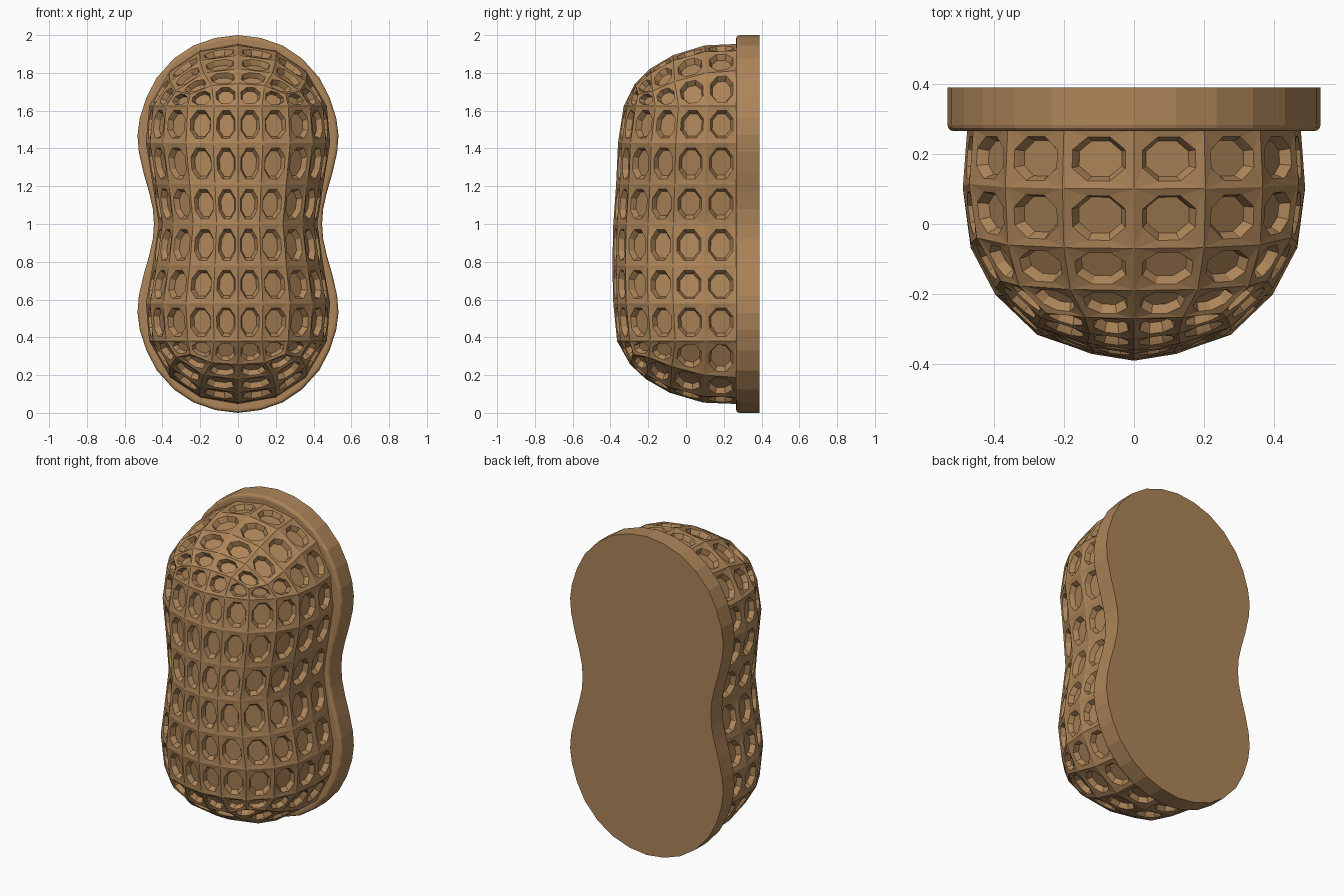
import bpy, bmesh
from math import sin, cos, pi
from mathutils import Vector

if "Cube" in bpy.data.objects:
    bpy.data.objects.remove(bpy.data.objects["Cube"])

mat = bpy.data.materials.new("tan_shell")
mat.diffuse_color = (0.42, 0.235, 0.10, 1)
mat.use_nodes = True
mat.node_tree.nodes["Principled BSDF"].inputs["Base Color"].default_value = mat.diffuse_color
BACK = 0.27    # where the shell ends
PLATE = 0.265  # front of the plate


def finish(bm, name):
    me = bpy.data.meshes.new(name)
    bm.to_mesh(me)
    bm.free()
    me.materials.append(mat)
    ob = bpy.data.objects.new(name, me)
    bpy.context.collection.objects.link(ob)
    return ob


# Shell rings from the waist outwards: height, half width, depth
RINGS = {
    1: [(1.00, 0.42, 0.655), (1.21, 0.452, 0.64), (1.43, 0.488, 0.63), (1.625, 0.470, 0.60)],
    -1: [(1.00, 0.42, 0.655), (0.78, 0.452, 0.66), (0.58, 0.488, 0.655), (0.38, 0.470, 0.635)],
}
# Cross-section of every ring, front centre to plate, as fractions
SEC_X = (0, 0.27, 0.565, 0.81, 0.955, 1, 0.975)
SEC_Y = (1, 0.97, 0.895, 0.72, 0.515, 0.26, 0)
# Cap grid
CAP_X = (0, 0.20, 0.36)
CAP_XF = (1, 1.02, 1, 0.91, 0.70)
CAP_Y = (0, 0.17, 0.34, 0.46, 0.54)


def cap_point(s, u, v):
    """Point of the four by four grid on the domed end."""
    full = 0.625 if s > 0 else 0.655
    x = CAP_X[abs(u)] * CAP_XF[v]
    y = CAP_Y[v] * (1 - 0.03 * (u / 2) ** 2)
    a = (x / 0.487) ** 2.6 + (y / 0.63) ** 2.6
    h = max(0, 1 - a ** 0.82) ** 0.5 * (0.985 if v == 0 else 1)
    z = 1 + s * (0.5 + 0.46 * h)
    return Vector((x if u >= 0 else -x, BACK - y * full / 0.625, z))


def wall_point(s, k, j):
    """Point of the wall: ring k, column j (0 = front centre, 6 = plate)."""
    sg = 1 if j >= 0 else -1
    a = abs(j)
    if k == 4:  # the last ring follows the border of the cap
        return cap_point(s, sg * min(a, 2), 4 if a < 2 else 6 - a)
    z, w, d = RINGS[s][k]
    return Vector((sg * w * SEC_X[a], BACK - d * SEC_Y[a], z))


def add_cell(bm, q):
    """Four-sided cell with a bevelled octagonal dimple."""
    mid = sum(q, Vector()) / 4
    n = (q[2] - q[0]).cross(q[3] - q[1]).normalized()
    core = Vector((0, BACK, min(1.5, max(0.5, mid.z))))
    if n.dot(mid - core) < 0:
        q = q[::-1]
        n = -n

    def octagon(r, depth):
        out = []
        for i in range(8):
            t = pi / 8 + i * pi / 4
            u, v = 0.5 + r * cos(t), 0.5 + r * sin(t)
            p = q[0] * (1-u) * (1-v) + q[1] * u * (1-v) + q[2] * u * v + q[3] * (1-u) * v
            out.append(bm.verts.new(p - n * depth))
        return out

    c = [bm.verts.new(p) for p in q]
    a, b, f = octagon(0.405, 0.004), octagon(0.375, 0.014), octagon(0.325, 0.034)
    c = [c[2], c[3], c[0], c[1]]  # start at the corner beside the first octagon point
    for i in range(4):
        o = 2 * i
        bm.faces.new((c[i], a[o + 1], a[o]))
        bm.faces.new((c[i], c[(i + 1) % 4], a[(o + 2) % 8], a[o + 1]))
    for p, r in ((a, b), (b, f)):
        for i in range(8):
            k = (i + 1) % 8
            bm.faces.new((p[i], p[k], r[k], r[i]))
    bm.faces.new(f)


# Dimpled shell: wall cells, then the two domed ends
bm = bmesh.new()
for s in (1, -1):
    for k in range(4):
        for j in range(-6, 6):
            add_cell(bm, [wall_point(s, k, j), wall_point(s, k, j + 1),
                          wall_point(s, k + 1, j + 1), wall_point(s, k + 1, j)])
    for u in range(-2, 2):
        for v in range(4):
            add_cell(bm, [cap_point(s, u, v), cap_point(s, u + 1, v),
                          cap_point(s, u + 1, v + 1), cap_point(s, u, v + 1)])
bmesh.ops.remove_doubles(bm, verts=bm.verts, dist=0.0005)
finish(bm, "dimpled_shell")

# Backing plate: quarter outline mirrored in x and z, extruded back
quarter = [(0, 1.0), (0.12, 0.985), (0.235, 0.945), (0.34, 0.875), (0.43, 0.775), (0.485, 0.67),
           (0.52, 0.56), (0.532, 0.47), (0.525, 0.38), (0.50, 0.27), (0.47, 0.165), (0.451, 0.08), (0.445, 0)]
right = quarter + [(x, -z) for x, z in quarter[-2::-1]]
outline = right + [(-x, z) for x, z in right[-2:0:-1]]
bm = bmesh.new()
front = bm.faces.new([bm.verts.new((x, PLATE, 1 + z)) for x, z in outline])
ext = bmesh.ops.extrude_face_region(bm, geom=[front], use_keep_orig=True)
bmesh.ops.translate(bm, vec=(0, 0.39 - PLATE, 0),
                    verts=[g for g in ext["geom"] if isinstance(g, bmesh.types.BMVert)])
bmesh.ops.recalc_face_normals(bm, faces=bm.faces)
rim = [e for e in bm.edges if all(v.co.y < PLATE + 0.01 for v in e.verts)]
bmesh.ops.bevel(bm, geom=rim, offset=0.018, segments=3, profile=0.5, affect='EDGES')
finish(bm, "backing_plate")
